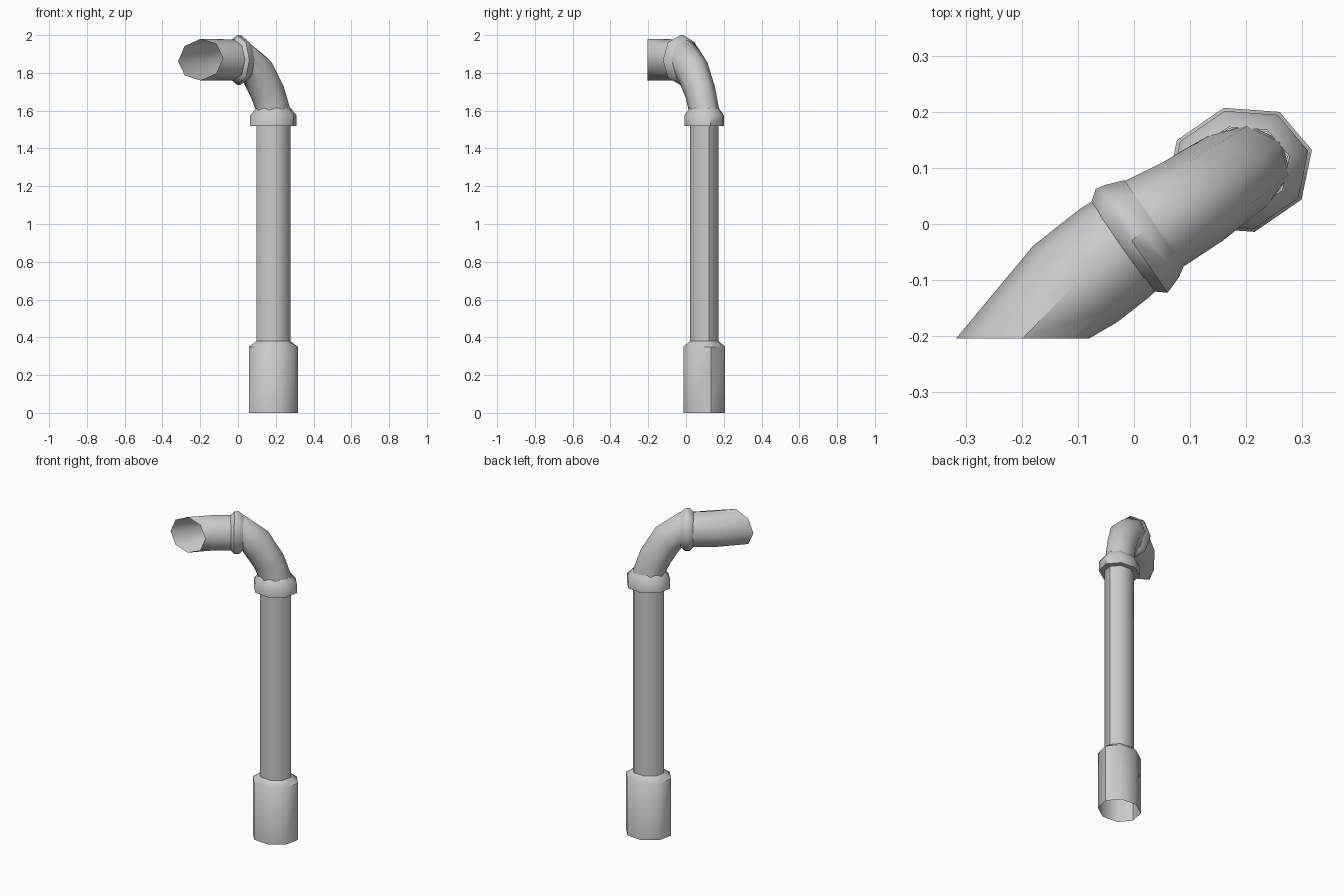
import bpy, math
from mathutils import Vector

SIDES = 8


def loft(name, rings, phase=0.0):
    """Skin a tube through rings of (centre, half-axis a, half-axis b)."""
    verts, faces = [], []
    for c, a, b in rings:
        c, a, b = Vector(c), Vector(a), Vector(b)
        for k in range(SIDES):
            t = phase + k * math.tau / SIDES
            verts.append(c + a * math.cos(t) + b * math.sin(t))
    for i in range(len(rings) - 1):
        for k in range(SIDES):
            n = (k + 1) % SIDES
            faces.append((i * SIDES + k, i * SIDES + n,
                          (i + 1) * SIDES + n, (i + 1) * SIDES + k))
    me = bpy.data.meshes.new(name)
    me.from_pydata(verts, [], faces)
    ob = bpy.data.objects.new(name, me)
    bpy.context.collection.objects.link(ob)
    bpy.ops.object.select_all(action='DESELECT')
    ob.select_set(True)
    bpy.context.view_layer.objects.active = ob
    bpy.ops.object.shade_smooth_by_angle(angle=math.radians(50))
    return ob


# Upright parts share one slightly squashed octagon, scaled per height
U = Vector((0.1295, 0.0355, 0))
V = Vector((-0.0275, 0.1105, 0))


def upright(name, profile):
    return loft(name, [((0.1875, 0.0965, z), U * s, V * s) for z, s in profile])


# Wide socket at the foot, long pipe, and collar under the elbow
upright("base_socket", [(0, 1), (0.35, 1), (0.38, 0.69)])
upright("vertical_pipe", [(0.37, 0.69), (1.53, 0.69)])
upright("lower_collar", [(1.52, 0.66), (1.52, 0.95), (1.575, 0.95), (1.615, 0.69)])

# Elbow turning from upright to level
loft("elbow", [
    ((0.1875, 0.0965, 1.56), (0.053, -0.062, 0), (0.076, 0.052, 0)),
    ((0.184, 0.094, 1.61), (0.053, -0.062, 0), (0.076, 0.052, 0.005)),
    ((0.155, 0.075, 1.70), (0.053, -0.065, 0), (0.070, 0.045, 0.04)),
    ((0.105, 0.040, 1.80), (0.053, -0.070, 0), (0.050, 0.033, 0.08)),
    ((0.035, 0.0, 1.868), (0.053, -0.076, 0), (0.006, 0.004, 0.107)),
    ((0.005, -0.022, 1.868), (0.053, -0.076, 0), (0, 0, 0.107)),
])

# Raised ring between elbow and spout
loft("upper_collar", [
    ((0.036, 0.002, 1.868), (0.053, -0.076, 0), (0, 0, 0.107)),
    ((0.015, -0.0125, 1.868), (0.065, -0.0825, 0), (0, 0, 0.132)),
    ((-0.004, -0.030, 1.868), (0.064, -0.0925, 0), (0, 0, 0.132)),
    ((-0.022, -0.042, 1.868), (0.055, -0.078, 0), (0, 0, 0.108)),
])

# Open spout, cut flat at the front
loft("spout", [
    ((0.005, -0.022, 1.868), (0.055, -0.078, 0), (0, 0, 0.108)),
    ((-0.035, -0.052, 1.869), (0.060, -0.080, 0), (0, 0, 0.108)),
    ((-0.105, -0.107, 1.87), (0.075, -0.068, 0.004), (0, 0, 0.109)),
    ((-0.1985, -0.204, 1.87), (0.1185, 0, 0.008), (0, 0, 0.110)),
])
